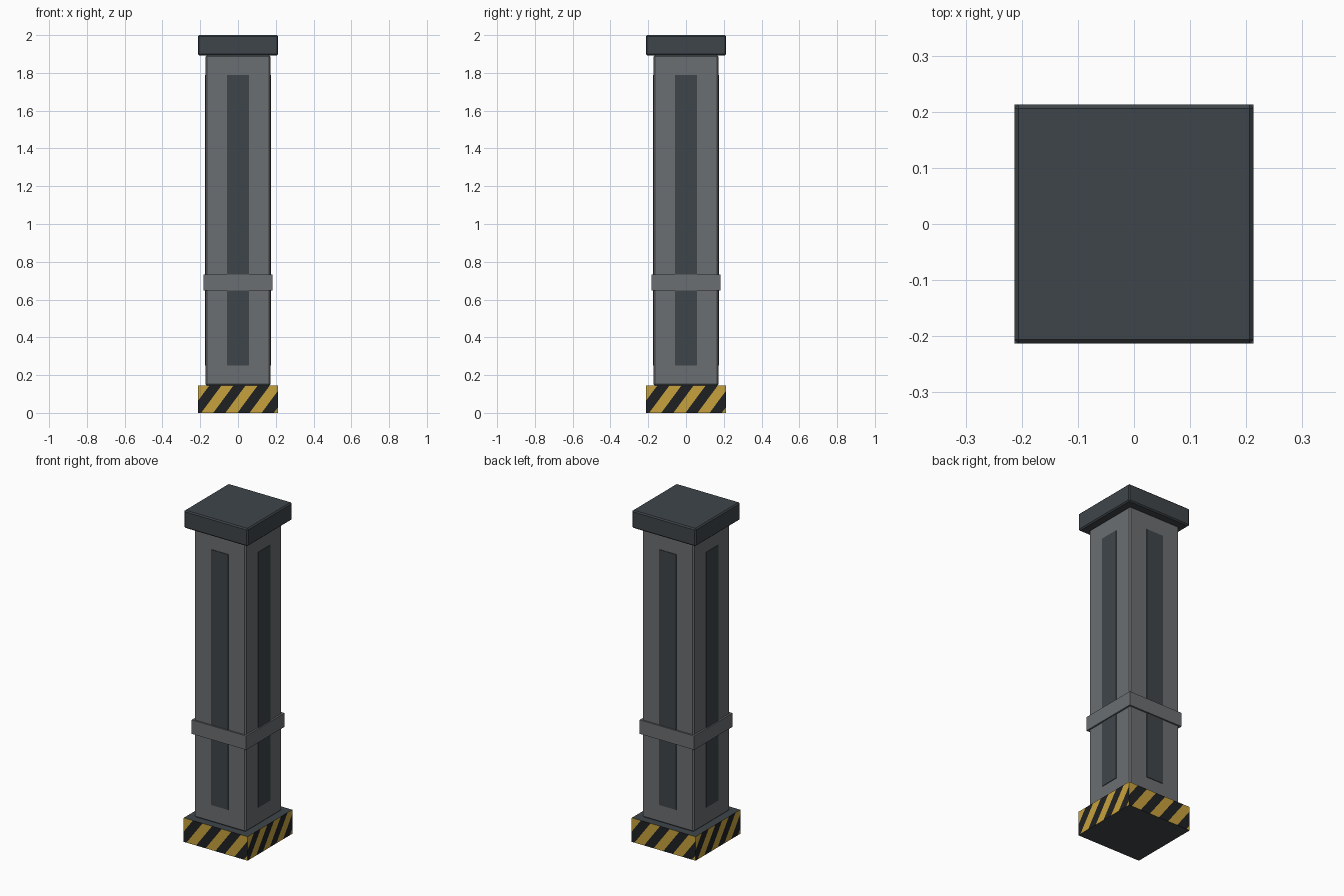
import bpy, bmesh, math
from mathutils import Matrix, Vector

if "Cube" in bpy.data.objects:
    bpy.data.objects.remove(bpy.data.objects["Cube"])


def material(name, rgb):
    """Flat colour from 0-255 display values, stored as linear."""
    m = bpy.data.materials.new(name)
    lin = [((c / 255 + 0.055) / 1.055) ** 2.4 for c in rgb]
    m.diffuse_color = (*lin, 1)
    m.use_nodes = True
    m.node_tree.nodes["Principled BSDF"].inputs["Base Color"].default_value = m.diffuse_color
    return m


GREY = material("mid_grey", (107, 110, 113))
SLATE = material("dark_slate", (63, 69, 74))
YELLOW = material("hazard_yellow", (198, 161, 60))
BLACK = material("hazard_black", (31, 32, 34))


def finish(name, bm, mats):
    me = bpy.data.meshes.new(name)
    bm.to_mesh(me)
    bm.free()
    for m in mats:
        me.materials.append(m)
    ob = bpy.data.objects.new(name, me)
    bpy.context.collection.objects.link(ob)
    return ob


def block(name, half_x, half_y, z0, z1, mat, bevel=0.0, y=0.0, turn=0.0):
    """Box between two heights, optionally bevelled and turned about z."""
    bm = bmesh.new()
    bmesh.ops.create_cube(bm, size=1)
    bmesh.ops.scale(bm, vec=(2 * half_x, 2 * half_y, z1 - z0), verts=bm.verts)
    bmesh.ops.translate(bm, vec=(0, y, (z0 + z1) / 2), verts=bm.verts)
    bmesh.ops.rotate(bm, cent=(0, 0, 0), matrix=Matrix.Rotation(turn, 3, 'Z'), verts=bm.verts)
    ob = finish(name, bm, [mat])
    if bevel:
        mod = ob.modifiers.new("edge_bevel", 'BEVEL')
        mod.width = bevel
        mod.segments = 1
    return ob


# Column shaft, collar band and cap
block("column_shaft", 0.172, 0.172, 0.145, 1.893, GREY, bevel=0.007)
block("collar_band", 0.182, 0.182, 0.648, 0.732, GREY)
block("top_cap", 0.213, 0.213, 1.893, 2.0, SLATE, bevel=0.007)

# Long raised panel on each side of the shaft
for i in range(4):
    block(f"side_panel_{i + 1}", 0.057, 0.004, 0.25, 1.79, SLATE,
          y=-0.1715, turn=i * math.pi / 2)

# Base block: plain top and bottom, diagonal hazard stripes on the sides
HALF, TOP = 0.213, 0.145
PERIOD, SLANT, START = 0.128, 0.74, -0.195
bm = bmesh.new()
corners = [(-HALF, 0), (HALF, 0), (HALF, TOP), (-HALF, TOP)]
bm.faces.new([bm.verts.new((x, -HALF, z)) for x, z in corners])
for k in range(-4, 10):
    bmesh.ops.bisect_plane(bm, geom=bm.verts[:] + bm.edges[:] + bm.faces[:],
                           plane_co=Vector((START + k * PERIOD / 2, -HALF, 0)),
                           plane_no=Vector((1, 0, -SLANT)))
for f in bm.faces:
    c = f.calc_center_median()
    band = math.floor((c.x - SLANT * c.z - START) / (PERIOD / 2))
    f.material_index = 1 if band % 2 == 0 else 2
side = bm.faces[:]
for i in range(1, 4):
    copy = bmesh.ops.duplicate(bm, geom=side)["geom"]
    bmesh.ops.rotate(bm, cent=(0, 0, 0), matrix=Matrix.Rotation(i * math.pi / 2, 3, 'Z'),
                     verts=[g for g in copy if isinstance(g, bmesh.types.BMVert)])
ring = [(-HALF, -HALF), (HALF, -HALF), (HALF, HALF), (-HALF, HALF)]
bm.faces.new([bm.verts.new((x, y, TOP)) for x, y in ring])
bm.faces.new([bm.verts.new((x, y, 0)) for x, y in reversed(ring)])
finish("striped_base", bm, [SLATE, YELLOW, BLACK])
